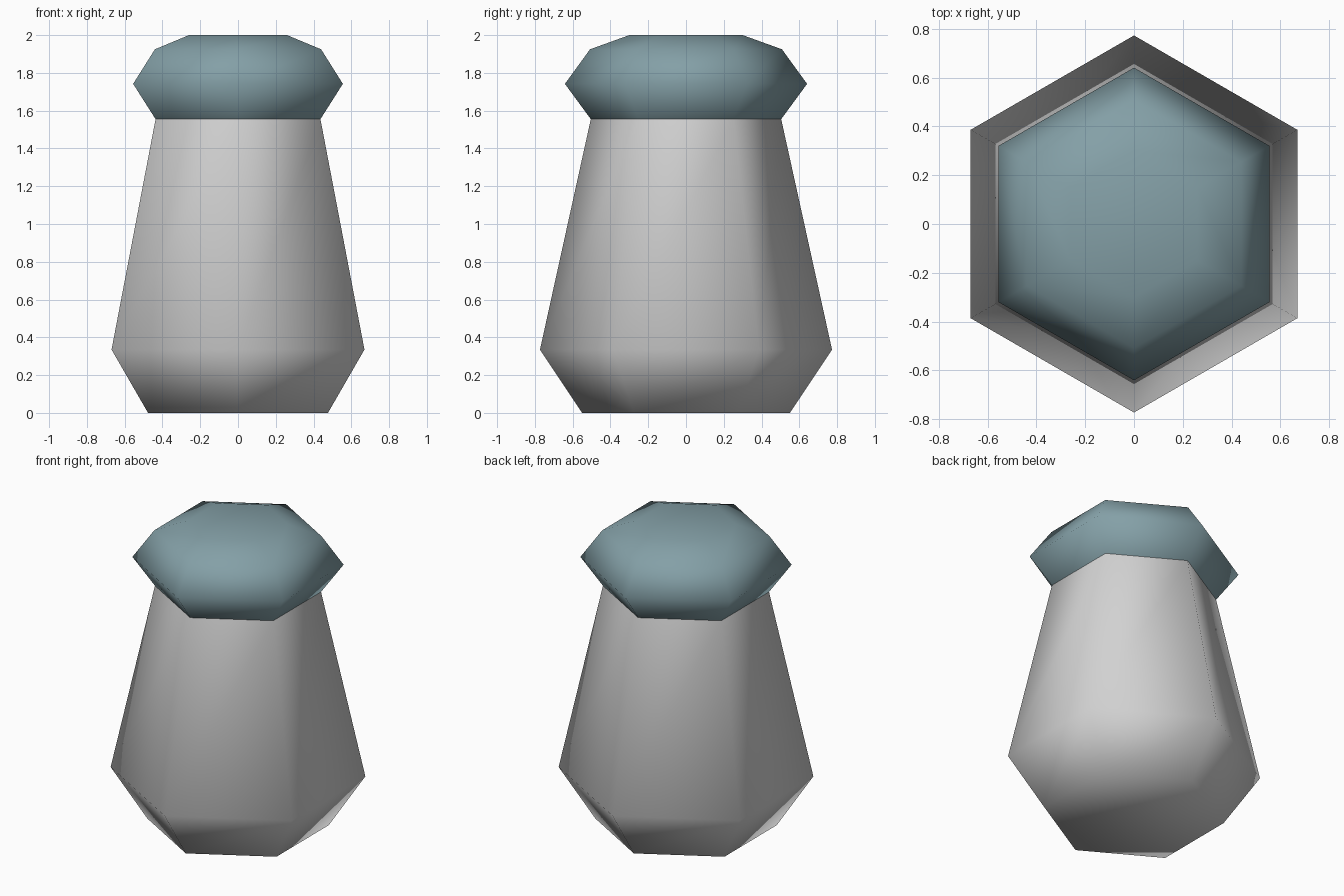
import bpy, bmesh, math

if "Cube" in bpy.data.objects:
    bpy.data.objects.remove(bpy.data.objects["Cube"])


def material(name, rgb):
    mat = bpy.data.materials.new(name)
    mat.diffuse_color = (*rgb, 1.0)
    mat.use_nodes = True
    mat.node_tree.nodes["Principled BSDF"].inputs["Base Color"].default_value = mat.diffuse_color
    return mat


def hex_lathe(name, profile, mat, cap_bottom=False, cap_top=False):
    """Stack six-sided rings from (radius, height) pairs; corners point to +y and -y."""
    bm = bmesh.new()
    rings = []
    for r, z in profile:
        rings.append([bm.verts.new((r * math.cos(a), r * math.sin(a), z))
                      for a in (math.radians(30 + 60 * i) for i in range(6))])
    for low, high in zip(rings, rings[1:]):
        for i in range(6):
            j = (i + 1) % 6
            bm.faces.new((low[i], low[j], high[j], high[i]))
    if cap_bottom:
        bm.faces.new(rings[0][::-1])
    if cap_top:
        bm.faces.new(rings[-1])
    for f in bm.faces:
        f.smooth = True
    mesh = bpy.data.meshes.new(name)
    bm.to_mesh(mesh)
    bm.free()
    mesh.materials.append(mat)
    obj = bpy.data.objects.new(name, mesh)
    bpy.context.collection.objects.link(obj)
    return obj


light_grey = material("light grey", (0.64, 0.64, 0.64))
grey_teal = material("grey teal", (0.23, 0.35, 0.385))

# Tapered shaker body with a flared belly
hex_lathe("shaker_body", [(0.55, 0.0), (0.773, 0.335), (0.504, 1.555)],
          light_grey, cap_bottom=True)

# Bulging lid with a small flat top
hex_lathe("shaker_lid", [(0.504, 1.555), (0.641, 1.742), (0.508, 1.925), (0.30, 2.0)],
          grey_teal, cap_top=True)
